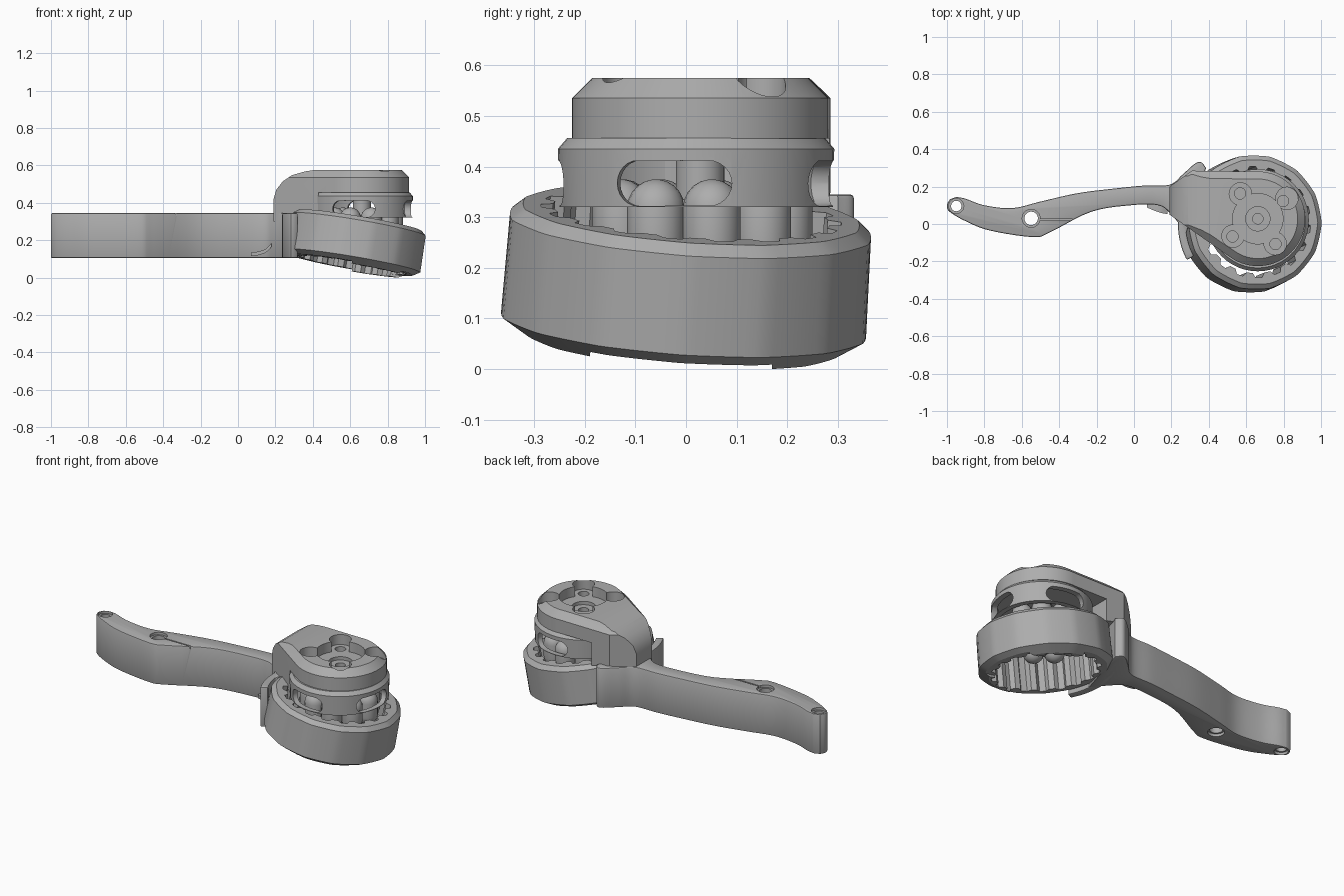
import bpy, bmesh, math
from math import sin, cos, pi, radians
from mathutils import Vector, Matrix

old = bpy.data.objects.get("Cube")
if old:
    bpy.data.objects.remove(old, do_unlink=True)

grey = bpy.data.materials.new("plain grey")
grey.use_nodes = True
tone = (0.42, 0.42, 0.42, 1)
grey.diffuse_color = tone
grey.node_tree.nodes["Principled BSDF"].inputs["Base Color"].default_value = tone

HEAD = Vector((0.662, 0.028, 0))
GUARD = Vector((0.662, 0.02, 0))


def make(name, bm):
    bmesh.ops.recalc_face_normals(bm, faces=bm.faces)
    mesh = bpy.data.meshes.new(name)
    bm.to_mesh(mesh)
    bm.free()
    ob = bpy.data.objects.new(name, mesh)
    bpy.context.collection.objects.link(ob)
    mesh.materials.append(grey)
    return ob


def loft(name, loops, closed=False):
    """Skin equal-length loops; cap the ends, or join last to first."""
    bm = bmesh.new()
    rows = [[bm.verts.new(p) for p in loop] for loop in loops]
    pairs = list(zip(rows, rows[1:]))
    if closed:
        pairs.append((rows[-1], rows[0]))
    else:
        bm.faces.new(rows[0])
        bm.faces.new(rows[-1])
    n = len(rows[0])
    for a, b in pairs:
        for i in range(n):
            j = (i + 1) % n
            bm.faces.new((a[i], a[j], b[j], b[i]))
    return make(name, bm)


def prism(name, pts, z0, z1):
    return loft(name, [[(x, y, z) for x, y in pts] for z in (z0, z1)])


def circle(r, z, c=HEAD, n=48):
    return [(c[0] + r * cos(2 * pi * i / n), c[1] + r * sin(2 * pi * i / n), z)
            for i in range(n)]


def disc(name, r, z0, z1, c=HEAD, n=32):
    return loft(name, [circle(r, z0, c, n), circle(r, z1, c, n)])


def apply_mods(ob):
    bpy.context.view_layer.objects.active = ob
    for m in list(ob.modifiers):
        bpy.ops.object.modifier_apply(modifier=m.name)


def boolean(ob, other, op="DIFFERENCE"):
    m = ob.modifiers.new("cut", "BOOLEAN")
    m.operation, m.object, m.solver = op, other, "EXACT"
    apply_mods(ob)
    bpy.data.objects.remove(other, do_unlink=True)


def bevel(ob, width):
    m = ob.modifiers.new("edge", "BEVEL")
    m.width, m.segments, m.angle_limit = width, 2, radians(60)
    m.use_clamp_overlap = False
    apply_mods(ob)


def smooth_path(pts, steps=5):
    """Catmull-Rom through the points."""
    p = [Vector(q) for q in pts]
    p = [2 * p[0] - p[1]] + p + [2 * p[-1] - p[-2]]
    out = []
    for a, b, c, d in zip(p, p[1:], p[2:], p[3:]):
        for k in range(steps):
            t = k / steps
            out.append(0.5 * (2 * b + (c - a) * t + (2 * a - 5 * b + 4 * c - d) * t ** 2
                              + (3 * b - a - 3 * c + d) * t ** 3))
    return out + [p[-2]]


# Curved handle, ending in a rounded wing, with two holes and a slit
upper = smooth_path([(-.95, .145), (-.9, .135), (-.8, .1), (-.65, .085), (-.5, .12),
                     (-.3, .165), (-.1, .19), (.05, .205), (.19, .21), (.26, .265),
                     (.325, .322), (.36, .33), (.385, .3)])
lower = smooth_path([(.28, -.05), (.2, .05), (.13, .1), (-.02, .1), (-.23, .065),
                     (-.45, -.045), (-.54, -.07), (-.77, -.035), (-.9, .015),
                     (-.985, .065), (-1, .1), (-.985, .132)])
handle = prism("handle", upper + lower, .104, .345)
bevel(handle, .008)
for c, r in (((-.95, .096), .028), ((-.55, .03), .036)):
    boolean(handle, disc("hole", r, 0, 1, c))
    boolean(handle, disc("top_counterbore", r + .012, .33, 1, c))
    boolean(handle, disc("bottom_counterbore", r + .01, 0, .12, c))
boolean(handle, prism("slit", [(-.53, .018), (-.33, .018), (-.33, .026), (-.53, .026)], .33, 1))


# Head body: teardrop plan, chamfered on top, trimmed by a side profile
def teardrop(inset, z):
    r = .253 - inset
    arc = [(HEAD.x + r * cos(radians(a)), HEAD.y + r * sin(radians(a)), z)
           for a in range(-125, 96, 5)]
    return arc + [(.31, .285 - inset, z), (.19, .2 - inset, z), (.19, .05 + inset, z)]


body = loft("head_body", [teardrop(0, .11), teardrop(0, .535), teardrop(.04, .575)])
side = [(.1, .3), (.19, .42), (.205, .47), (.24, .515), (.29, .548), (.36, .568),
        (.44, .58), (1, .58), (1, .455), (.43, .455), (.43, .32), (.3, .35), (.3, .3)]
boolean(body, loft("profile", [[(x, y, z) for x, z in side] for y in (-.5, .5)]), "INTERSECT")
boolean(body, disc("chamber", .24, .2, .45, n=48))

# Lobed recess with four bolt pockets; one pocket breaks through the rim
boolean(body, disc("recess", .135, .515, 1))
boolean(body, disc("step", .065, .495, 1))
boolean(body, disc("bore", .028, .4, 1))
for k in range(4):
    a = radians(35 + 90 * k)
    out = Vector((cos(a), sin(a), 0))
    boolean(body, disc("pocket", .06, .515, 1, HEAD + out * (.162 if k else .19)))
    boolean(body, disc("bolt_hole", .03, .48, 1, HEAD + out * .165))

# Slotted guard ring under the cap
guard = loft("guard_ring", [circle(r, z, GUARD) for r, z in
             ((.24, .32), (.27, .32), (.273, .435), (.255, .456), (.24, .456))], closed=True)
for deg in (-100, -10, 80):
    pill = []
    for k in range(24):
        a = 2 * pi * k / 24
        pill.append(((.07 if cos(a) > 0 else -.07) + .045 * cos(a), .367 + .045 * sin(a)))
    slot = loft("slot", [[(d, u, z) for u, z in pill] for d in (.15, .4)])
    slot.data.transform(Matrix.Translation(GUARD) @ Matrix.Rotation(radians(deg), 4, "Z"))
    boolean(guard, slot)

# Hub, roller core and ceiling inside the guard
disc("hub", .048, .3, .46)
disc("roller_core", .155, .21, .335, n=48)
disc("chamber_ceiling", .245, .44, .458, n=48)

# Round-ended rollers hanging into the toothed ring
ROLLERS, RAD = 9, .057
for k in range(ROLLERS):
    a = 2 * pi * k / ROLLERS + radians(8)
    c = HEAD + Vector((cos(a), sin(a), 0)) * .165
    dome = [(RAD * cos(t), RAD * sin(t)) for t in (radians(d) for d in range(0, 86, 17))]
    loft(f"roller_{k + 1}", [circle(r, .235 - h, c, 20) for r, h in reversed(dome)]
         + [circle(r, .318 + h, c, 20) for r, h in dome])

# Tilted faceted ring with internal teeth
N, SIDES = 108, 14


def outer(r, z):
    pts = []
    for i in range(N):
        a = 2 * pi * i / N
        w = 2 * pi / SIDES
        q = r * cos(w / 2) / cos(a % w - w / 2)
        q = (q + r) / 2
        pts.append((q * cos(a), q * sin(a), z))
    return pts


def toothed(tip, root, z):
    pts = []
    for i in range(N):
        r = tip if i % 6 < 3 else root
        a = 2 * pi * i / N
        pts.append((r * cos(a), r * sin(a), z))
    return pts


tilt = (Matrix.Translation((.63, .002, .185)) @ Matrix.Rotation(radians(-4), 4, "X")
        @ Matrix.Rotation(radians(9.6), 4, "Y"))
ring = loft("toothed_ring", [toothed(.274, .298, -.133), outer(.312, -.133), outer(.366, -.098),
            outer(.362, .1), outer(.337, .122), toothed(.274, .298, .122)], closed=True)
# Two raised lips remain on the underside
relief = [(-.5, -.5), (0, -.5), (0, -.18), (.5, -.18), (.5, .18), (0, .18), (0, .5), (-.5, .5)]
boolean(ring, prism("relief", relief, -.2, -.12))
ring.data.transform(tilt)

# Curved jaw plate joining the handle to the ring
angles = [radians(a) for a in range(152, 212, 4)]
arc = [(.64 + .405 * cos(a), .41 * sin(a)) for a in angles]
arc += [(.64 + .362 * cos(a), .365 * sin(a)) for a in reversed(angles)]
jaw = prism("jaw_plate", arc, .104, .345)
bevel(jaw, .008)

# Small hooked tab on the handle's front face
tab_path = smooth_path([(.07, .1, .125), (.11, .083, .13), (.15, .07, .145), (.18, .065, .175)], 4)
tab = loft("hook_tab", [[(p.x, p.y + dy, p.z + dz) for dy, dz in
           ((-.012, -.01), (.04, -.01), (.04, .01), (-.012, .01))] for p in tab_path])

# Smooth shading with crisp edges
for ob in bpy.context.scene.objects:
    ob.select_set(ob.type == "MESH")
bpy.context.view_layer.objects.active = handle
bpy.ops.object.shade_smooth_by_angle(angle=radians(30))
